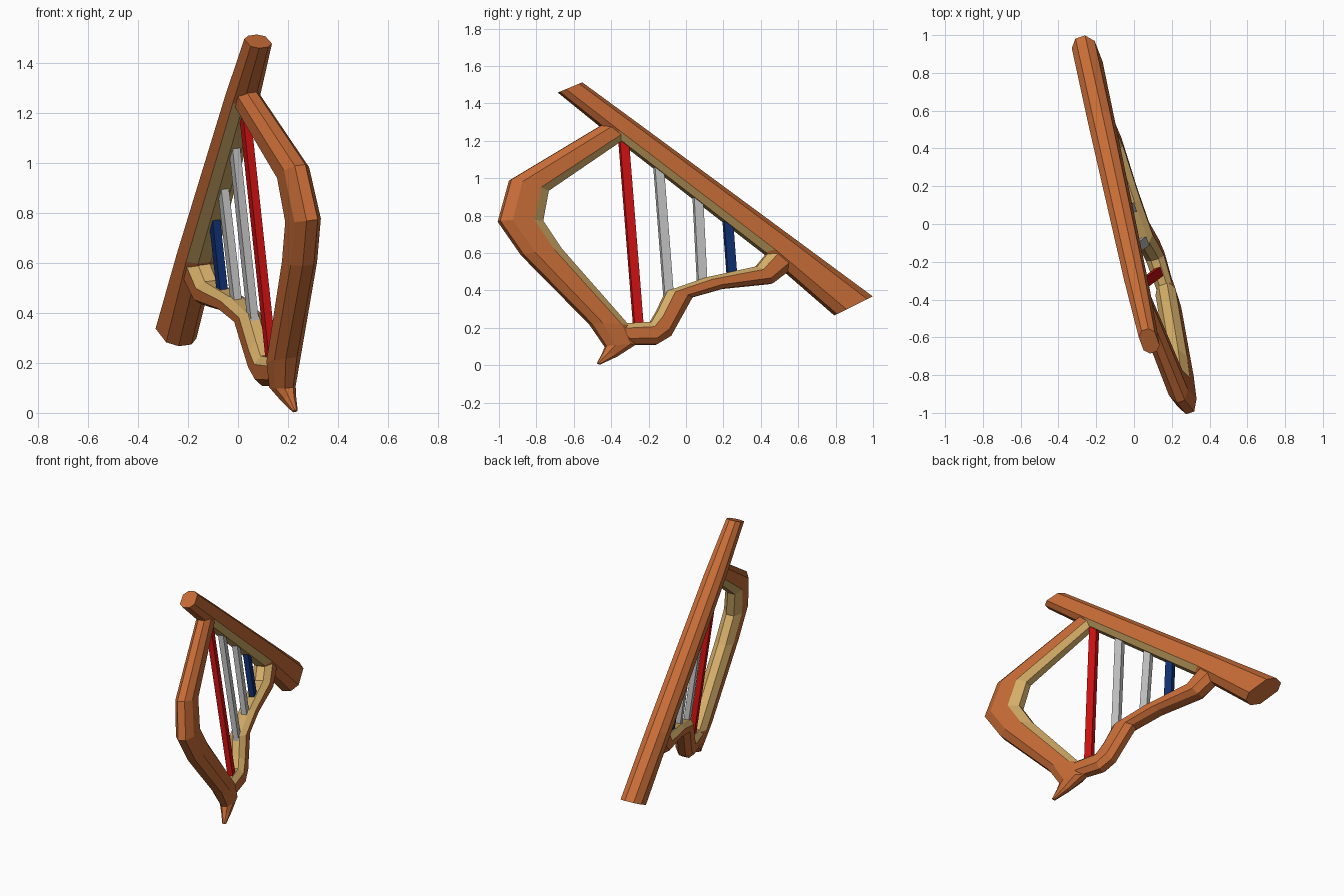
import bpy, bmesh
from mathutils import Vector

if "Cube" in bpy.data.objects:
    bpy.data.objects.remove(bpy.data.objects["Cube"])

# The whole harp lies in one leaning plane: x = 0.08 - 0.319 y - 0.133 z
NORMAL = Vector((1, 0.319, 0.133)).normalized()


def on_plane(y, z):
    return Vector((0.08 - 0.319 * y - 0.133 * z, y, z))


def material(name, rgb):
    m = bpy.data.materials.new(name)
    m.diffuse_color = (*rgb, 1)
    m.use_nodes = True
    m.node_tree.nodes["Principled BSDF"].inputs["Base Color"].default_value = m.diffuse_color
    return m


WOOD = material("wood", (0.57, 0.15, 0.038))
TAN = material("pale_wood", (0.66, 0.42, 0.14))
RED = material("red_string", (0.63, 0.006, 0.006))
GREY = material("grey_string", (0.55, 0.55, 0.55))
BLUE = material("blue_string", (0.005, 0.03, 0.17))


def make_object(name, rings, mats, rule=None):
    """Skin a list of closed rings, cap the ends, colour by rule(segment, side)."""
    bm = bmesh.new()
    rows = [[bm.verts.new(p) for p in ring] for ring in rings]
    n = len(rows[0])
    for s, (a, b) in enumerate(zip(rows, rows[1:])):
        for i in range(n):
            j = (i + 1) % n
            f = bm.faces.new((a[i], a[j], b[j], b[i]))
            f.material_index = rule(s, i) if rule else 0
    bm.faces.new(rows[0][::-1])
    bm.faces.new(rows[-1])
    bmesh.ops.recalc_face_normals(bm, faces=bm.faces)
    me = bpy.data.meshes.new(name)
    bm.to_mesh(me)
    bm.free()
    for m in mats:
        me.materials.append(m)
    ob = bpy.data.objects.new(name, me)
    bpy.context.collection.objects.link(ob)
    return ob


def frame_part(name, stations, pale, k=0.5):
    """Eight-sided limb; stations are (outer y, z, inner y, z, half thickness).
    The three inner sides are pale on the listed segments."""
    q = 0.42
    section = [(1, -q), (1, q), (k, 1), (-k, 1), (-1, q), (-1, -q), (-k, -1), (k, -1)]
    rings = []
    for oy, oz, iy, iz, h in stations:
        o, i = on_plane(oy, oz), on_plane(iy, iz)
        mid, half = (o + i) / 2, (o - i) / 2
        rings.append([mid + half * a + NORMAL * h * b for a, b in section])
    return make_object(name, rings, (WOOD, TAN),
                       lambda s, side: int(s in pale and side in (3, 4, 5)))


# Straight sound box
frame_part("sound_box", [
    (-0.56, 1.51, -0.68, 1.46, 0.045),
    (-0.25, 1.281, -0.40, 1.235, 0.056),
    (0.60, 0.653, 0.42, 0.60, 0.064),
    (0.99, 0.365, 0.80, 0.27, 0.064)], {1}, k=0.58)

# Bowed pillar ending in a pointed foot
frame_part("pillar", [
    (-0.39, 1.32, -0.30, 1.23, 0.045),
    (-0.94, 0.99, -0.74, 0.93, 0.053),
    (-1.0, 0.77, -0.77, 0.77, 0.056),
    (-0.875, 0.59, -0.67, 0.62, 0.056),
    (-0.51, 0.22, -0.31, 0.21, 0.056),
    (-0.43, 0.10, -0.27, 0.11, 0.042),
    (-0.445, 0.065, -0.37, 0.045, 0.026),
    (-0.475, 0.012, -0.46, 0.003, 0.01)], {0, 1, 2, 3})

# Curved lower neck, stepping up to the sound box
frame_part("neck", [
    (-0.30, 0.11, -0.36, 0.22, 0.044),
    (-0.16, 0.11, -0.19, 0.23, 0.05),
    (-0.085, 0.155, -0.155, 0.29, 0.05),
    (0.03, 0.362, -0.105, 0.395, 0.05),
    (0.20, 0.41, 0.10, 0.467, 0.052),
    (0.46, 0.437, 0.375, 0.527, 0.058),
    (0.57, 0.52, 0.46, 0.63, 0.058)], set(range(6)))

# Strings: square bars from sound box to neck (top y, z, bottom y, z)
for name, mat, ty, tz, by, bz in [
        ("bass_string", RED, -0.335, 1.22, -0.253, 0.19),
        ("long_middle_string", GREY, -0.148, 1.08, -0.093, 0.37),
        ("short_middle_string", GREY, 0.062, 0.92, 0.087, 0.43),
        ("treble_string", BLUE, 0.222, 0.79, 0.247, 0.46)]:
    side = Vector((-0.303, 0.953, 0)) * 0.025
    depth = NORMAL * 0.016
    rings = [[on_plane(y, z) + side * a + depth * b
              for a, b in ((-1, -1), (1, -1), (1, 1), (-1, 1))]
             for y, z in ((ty, tz), (by, bz))]
    make_object(name, rings, (mat,))
